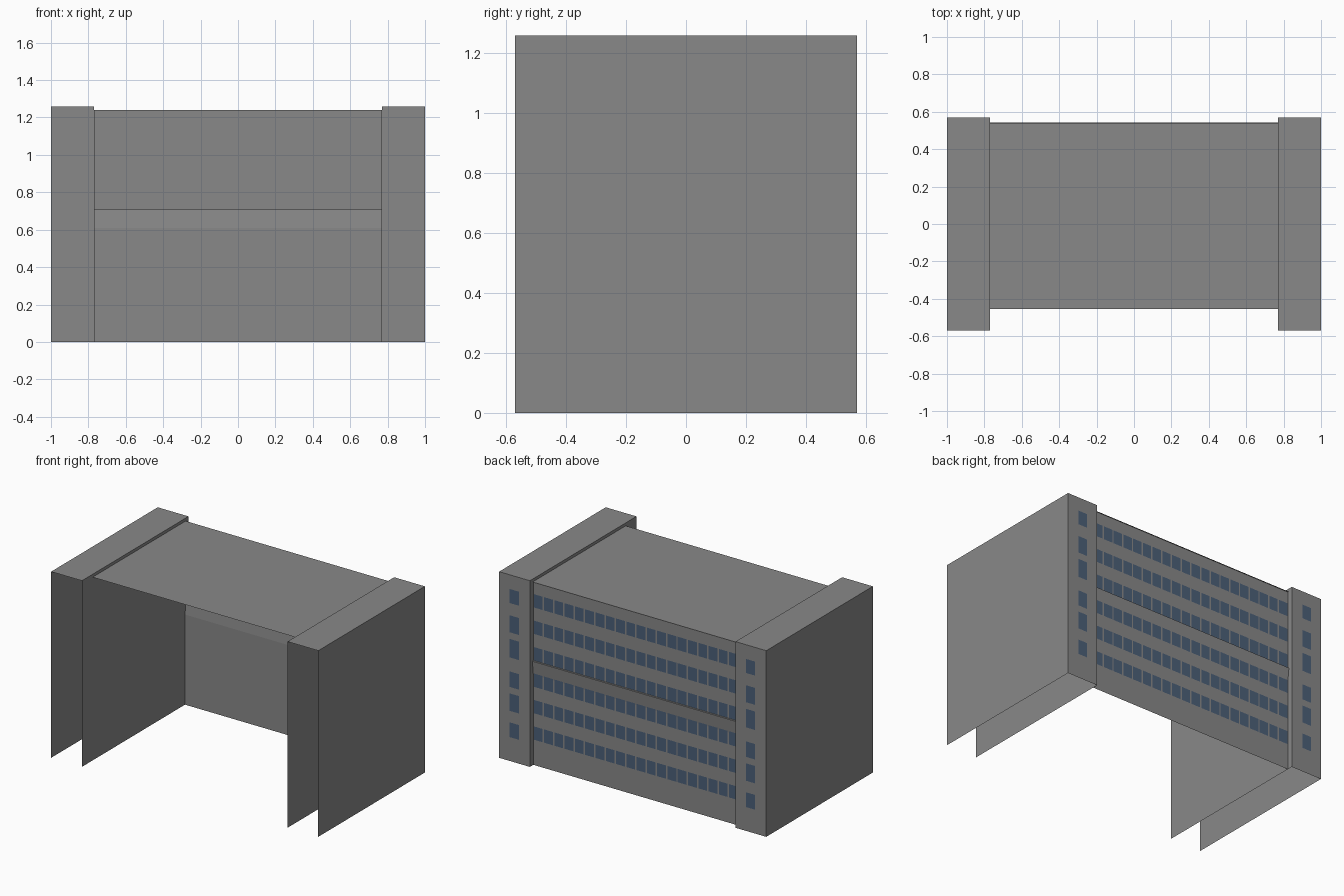
import bpy, bmesh

if "Cube" in bpy.data.objects:
    bpy.data.objects.remove(bpy.data.objects["Cube"])


def material(name, rgb):
    m = bpy.data.materials.new(name)
    m.diffuse_color = (*rgb, 1)
    m.use_nodes = True
    m.node_tree.nodes["Principled BSDF"].inputs["Base Color"].default_value = m.diffuse_color
    return m


GREY = material("concrete grey", (0.25, 0.25, 0.25))
BLUE = material("window blue", (0.072, 0.118, 0.19))


def sheets(name, quads, mat):
    """One object made of separate or joined flat quads."""
    bm = bmesh.new()
    for q in quads:
        bm.faces.new([bm.verts.new(p) for p in q])
    bmesh.ops.remove_doubles(bm, verts=bm.verts, dist=0.0001)
    me = bpy.data.meshes.new(name)
    bm.to_mesh(me)
    bm.free()
    me.materials.append(mat)
    ob = bpy.data.objects.new(name, me)
    bpy.context.collection.objects.link(ob)
    return ob


def back_quad(x0, x1, z0, z1, y):
    """Upright rectangle facing +y."""
    return [(x1, y, z0), (x0, y, z0), (x0, y, z1), (x1, y, z1)]


def shell_tower(name, x0, x1, y0, y1, h):
    """Box left open at the front and underneath."""
    bm = bmesh.new()
    bmesh.ops.create_cube(bm, size=1)
    for v in bm.verts:
        v.co = ((x0 + x1) / 2 + v.co.x * (x1 - x0),
                (y0 + y1) / 2 + v.co.y * (y1 - y0),
                h / 2 + v.co.z * h)
    bm.normal_update()
    gone = [f for f in bm.faces if f.normal.y < -0.5 or f.normal.z < -0.5]
    bmesh.ops.delete(bm, geom=gone, context='FACES')
    me = bpy.data.meshes.new(name)
    bm.to_mesh(me)
    bm.free()
    me.materials.append(GREY)
    bpy.context.collection.objects.link(bpy.data.objects.new(name, me))


# End towers with one column of windows each
tower_rows = [(1.118, 0.095), (0.93, 0.115), (0.765, 0.125),
              (0.555, 0.105), (0.40, 0.118), (0.213, 0.1)]
for side, x0, x1 in (("left", -1, -0.77), ("right", 0.77, 1)):
    shell_tower(side + "_tower", x0, x1, -0.57, 0.57, 1.26)
    c = (x0 + x1) / 2
    sheets(side + "_tower_windows",
           [back_quad(c - 0.034, c + 0.034, z - h / 2, z + h / 2, 0.573)
            for z, h in tower_rows], BLUE)

# Main wall as a profile: lower wall, flared band, small ledge, upper wall
W = 0.77
Y = 0.533
profile = [(Y, 0), (Y, 0.61), (Y + 0.01, 0.705), (Y, 0.706), (Y, 1.24)]
sheets("main_wall",
       [[(W, ya, za), (-W, ya, za), (-W, yb, zb), (W, yb, zb)]
        for (ya, za), (yb, zb) in zip(profile, profile[1:])], GREY)

# Flat roof running into the towers
sheets("roof", [[(-0.95, -0.455, 1.24), (0.95, -0.455, 1.24),
                 (0.95, 0.54, 1.24), (-0.95, 0.54, 1.24)]], GREY)

# Window grid on the main wall
pitch = 2 * W / 20
panes = []
for row in range(6):
    z = 1.113 - 0.179 * row
    for col in range(20):
        x = -W + pitch * (col + 0.5)
        panes.append(back_quad(x - 0.033, x + 0.033, z - 0.045, z + 0.045, Y + 0.003))
sheets("main_windows", panes, BLUE)
